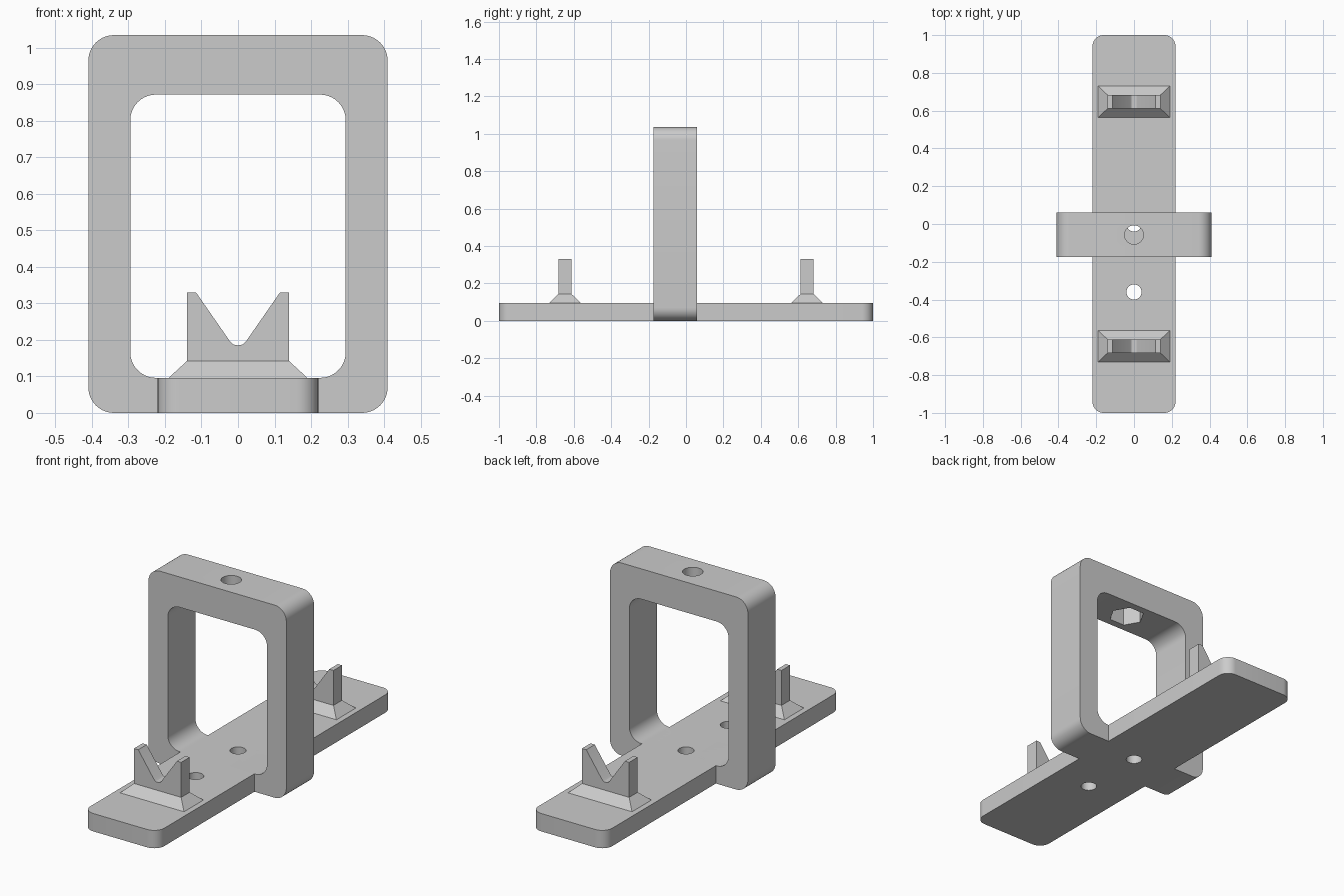
import bpy, bmesh, math
from mathutils import Matrix, Vector

if "Cube" in bpy.data.objects:
    bpy.data.objects.remove(bpy.data.objects["Cube"], do_unlink=True)

grey = bpy.data.materials.new("plain grey")
grey.use_nodes = True
colour = (0.6, 0.6, 0.6, 1)
grey.diffuse_color = colour
grey.node_tree.nodes["Principled BSDF"].inputs["Base Color"].default_value = colour


def rounded_rect(x, low, high, r, steps=10):
    """Outline of a rectangle from -x to x and low to high, with round corners."""
    pts = []
    corners = [(x - r, high - r), (r - x, high - r), (r - x, low + r), (x - r, low + r)]
    for i, (cx, cy) in enumerate(corners):
        for s in range(steps + 1):
            a = math.pi / 2 * (i + s / steps)
            pts.append((cx + r * math.cos(a), cy + r * math.sin(a)))
    return pts


def prism(name, outline, start, end, upright=False):
    """Extrude an outline along z, or along y when upright."""
    bm = bmesh.new()
    face = bm.faces.new([bm.verts.new((u, v, 0)) for u, v in outline])
    out = bmesh.ops.extrude_face_region(bm, geom=[face])["geom"]
    moved = [v for v in out if isinstance(v, bmesh.types.BMVert)]
    bmesh.ops.translate(bm, verts=moved, vec=(0, 0, end - start))
    bmesh.ops.translate(bm, verts=bm.verts, vec=(0, 0, start))
    if upright:
        swap = Matrix(((1, 0, 0), (0, 0, 1), (0, 1, 0)))
        bmesh.ops.transform(bm, matrix=swap, verts=bm.verts)
    return finish(name, bm)


def finish(name, bm):
    bmesh.ops.recalc_face_normals(bm, faces=bm.faces)
    mesh = bpy.data.meshes.new(name)
    bm.to_mesh(mesh)
    bm.free()
    mesh.materials.append(grey)
    obj = bpy.data.objects.new(name, mesh)
    bpy.context.collection.objects.link(obj)
    return obj


def hole(y, r, start, end, sides=40):
    """Vertical round or hexagonal cutter on the centre line."""
    ring = [2 * math.pi * i / sides for i in range(sides)]
    obj = prism("cutter", [(r * math.cos(a), r * math.sin(a)) for a in ring], start, end)
    obj.data.transform(Matrix.Translation((0, y, 0)))
    return obj


def select(obj):
    bpy.ops.object.select_all(action="DESELECT")
    obj.select_set(True)
    bpy.context.view_layer.objects.active = obj


def combine(obj, other, operation="DIFFERENCE"):
    mod = obj.modifiers.new("combine", "BOOLEAN")
    mod.operation = operation
    mod.solver = "EXACT"
    mod.object = other
    select(obj)
    bpy.ops.object.modifier_apply(modifier=mod.name)
    bpy.data.objects.remove(other, do_unlink=True)


FLOOR = 0.096       # top of the base plate
TOP = 1.035         # top of the frame
FRONT, BACK = -0.175, 0.06
MID = (FRONT + BACK) / 2

# Base plate and upright window frame
base = prism("base_plate", rounded_rect(0.22, -1, 1, 0.06), 0, FLOOR)
frame = prism("upright_frame", rounded_rect(0.41, 0, TOP, 0.07), FRONT, BACK, True)
combine(frame, prism("cutter", rounded_rect(0.295, FLOOR, 0.872, 0.07),
                     FRONT - 0.1, BACK + 0.1, True))

# Screw hole and hexagonal nut recess in the top bar
combine(frame, hole(MID, 0.05, 0.8, TOP + 0.1))
combine(frame, hole(MID, 0.09, 0.8, 0.972, 6))

# Two screw holes through the base, one of them also through the frame
combine(base, hole(-0.36, 0.04, -0.1, 0.2))
combine(base, hole(0, 0.04, -0.1, 0.2))
combine(frame, hole(0, 0.04, -0.1, 0.2))

# Notched cradles on sloped feet, one towards each end
half = [(0.14, 0.142), (0.14, 0.33), (0.115, 0.33), (0.022, 0.196), (0.012, 0.187)]
notched = half + [(0, 0.185)] + [(-x, z) for x, z in reversed(half)]
parts = [base, frame]
for side, y in (("front", -0.647), ("back", 0.647)):
    parts.append(prism(side + "_cradle", notched, y - 0.036, y + 0.036, True))
    bm = bmesh.new()
    bmesh.ops.create_cube(bm, size=2)
    for v in bm.verts:
        upper = v.co.z > 0
        size = Vector((0.14, 0.036)) if upper else Vector((0.19, 0.083))
        v.co = (v.co.x * size.x, y + v.co.y * size.y, 0.142 if upper else FLOOR)
    parts.append(finish(side + "_cradle_foot", bm))

for obj in parts:
    select(obj)
    bpy.ops.object.shade_smooth_by_angle(angle=math.radians(25))
